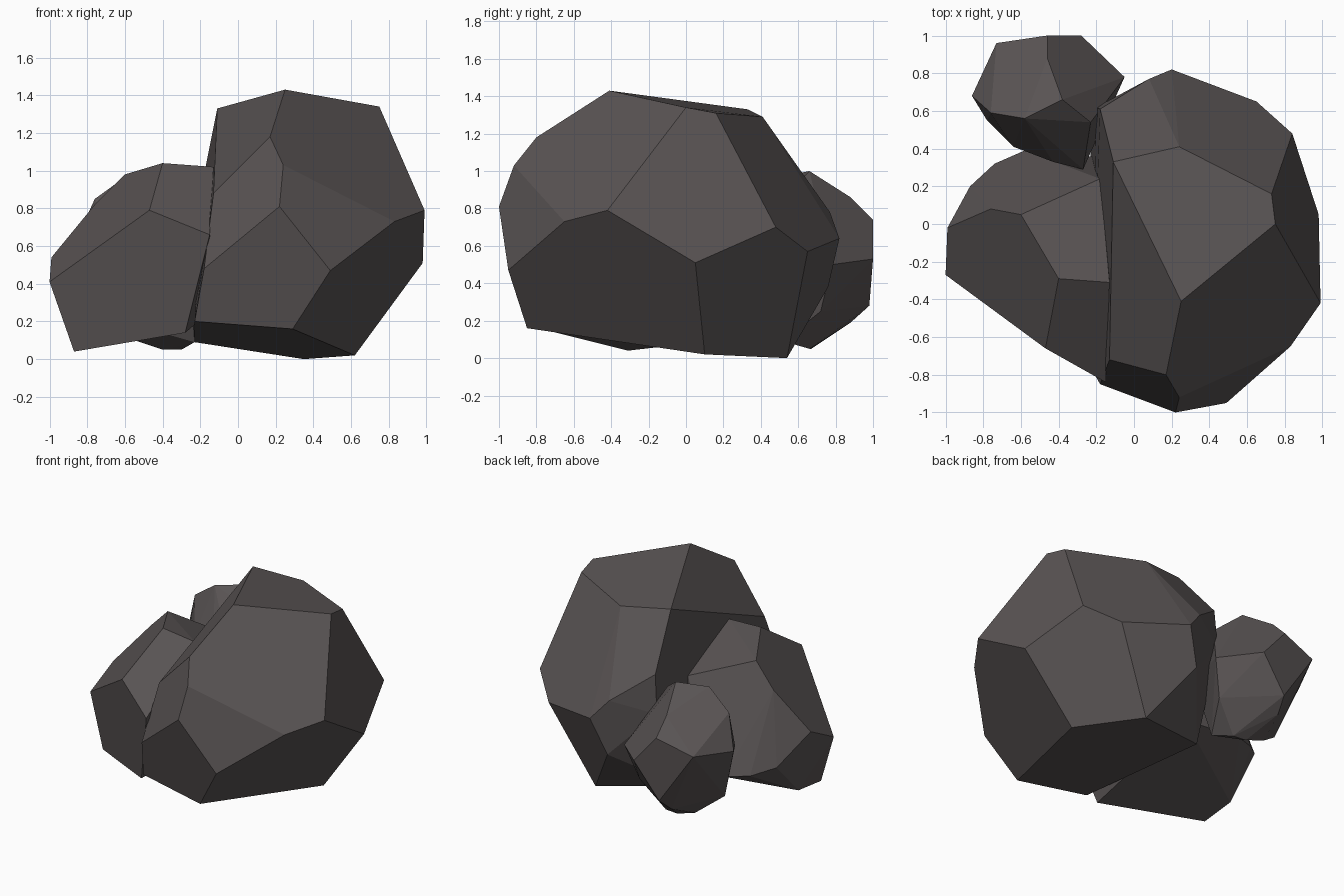
import bpy
import bmesh
from math import radians
from mathutils import Vector

default_cube = bpy.data.objects.get("Cube")
if default_cube:
    bpy.data.objects.remove(default_cube, do_unlink=True)

# One warm grey stone colour
stone = bpy.data.materials.new("dark_warm_grey_stone")
stone.use_nodes = True
stone_colour = (0.10, 0.088, 0.088, 1)
stone.diffuse_color = stone_colour
shader = next(n for n in stone.node_tree.nodes if n.type == "BSDF_PRINCIPLED")
shader.inputs["Base Color"].default_value = stone_colour
shader.inputs["Roughness"].default_value = 0.9


def add_boulder(name, crown, belt, base):
    """Wrap a convex faceted boulder around corner points given in hundredths."""
    bm = bmesh.new()
    for corner in crown + belt + base:
        bm.verts.new(Vector(corner) / 100)
    hull = bmesh.ops.convex_hull(bm, input=bm.verts[:])
    inner = [item for item in hull["geom_interior"] + hull["geom_unused"]
             if isinstance(item, bmesh.types.BMVert)]
    bmesh.ops.delete(bm, geom=list(set(inner)), context="VERTS")

    # Merge the nearly coplanar triangles into broad chiselled facets
    bmesh.ops.dissolve_limit(bm, angle_limit=radians(5),
                             verts=bm.verts[:], edges=bm.edges[:])
    bmesh.ops.recalc_face_normals(bm, faces=bm.faces[:])

    mesh = bpy.data.meshes.new(name)
    bm.to_mesh(mesh)
    bm.free()
    mesh.materials.append(stone)
    boulder = bpy.data.objects.new(name, mesh)
    bpy.context.scene.collection.objects.link(boulder)
    return boulder


# Tall main boulder
add_boulder(
    "large_boulder",
    crown=[(25, -41, 143), (-11, 33, 133), (24, 41, 129), (73, 16, 131),
           (75, 0, 134), (17, -80, 118), (24, -92, 103), (-18, 61, 98)],
    belt=[(99, -42, 79), (98, 5, 51), (84, 48, 70), (65, 65, 57),
          (83, -65, 73), (49, -95, 47), (22, -100, 81), (-13, -72, 88),
          (-18, -85, 48), (20, 82, 64), (8, 77, 78), (-20, 62, 70)],
    base=[(-23, -76, 20), (29, -85, 16), (62, 10, 2), (35, 54, 0),
          (-23, 37, 9), (10, 76, 38)],
)

# Lower boulder leaning against its right side
add_boulder(
    "side_boulder",
    crown=[(-40, -29, 104), (-13, -31, 102), (-60, 5, 98), (-18, 24, 83),
           (-76, 8, 82), (-47, -66, 79)],
    belt=[(-100, -27, 41), (-99, -2, 54), (-15, -84, 66),
          (-87, 20, 33), (-74, 32, 28), (-58, 39, 26)],
    base=[(-87, -31, 4), (-28, -71, 14), (-87, -5, 7), (-15, 35, 25)],
)

# Small boulder tucked in behind
add_boulder(
    "small_back_boulder",
    crown=[(-38, 66, 100), (-58, 56, 98), (-46, 88, 86), (-76, 59, 85),
           (-23, 54, 88), (-46, 100, 74)],
    belt=[(-28, 100, 53), (-5, 78, 50), (-86, 68, 63), (-73, 96, 66),
          (-43, 33, 65), (-27, 29, 62), (-64, 41, 65), (-78, 55, 60)],
    base=[(-40, 67, 5), (-30, 66, 5), (-47, 98, 28), (-50, 88, 19),
          (-72, 58, 23), (-55, 68, 10), (-23, 52, 9), (-13, 72, 25)],
)
